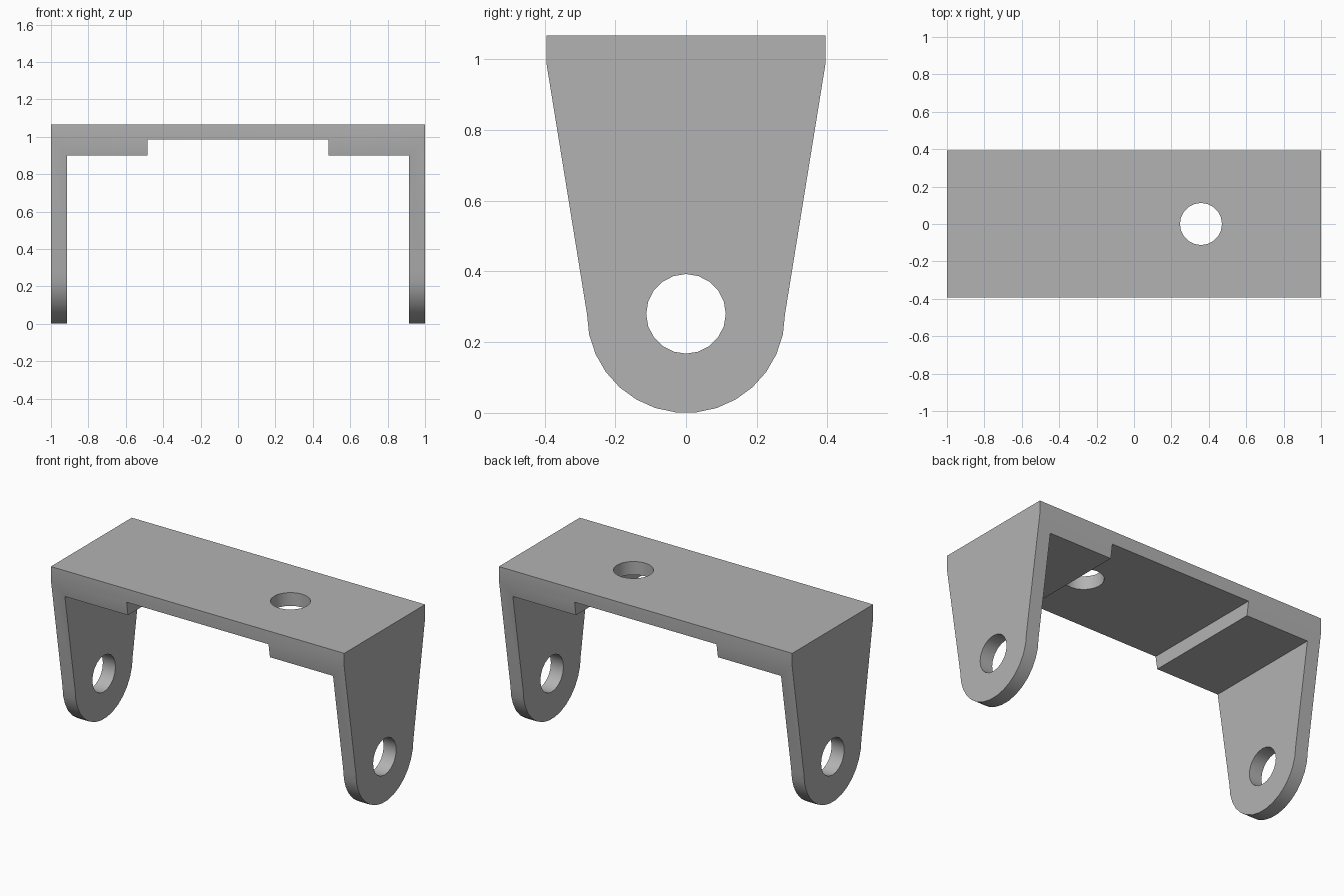
import bpy
import bmesh
from math import cos, sin, pi, radians
from mathutils import Vector

cube = bpy.data.objects.get("Cube")
if cube:
    bpy.data.objects.remove(cube, do_unlink=True)

GREY = (0.45, 0.45, 0.45, 1.0)
metal = bpy.data.materials.new("plain_grey")
metal.use_nodes = True
metal.diffuse_color = GREY
metal.node_tree.nodes["Principled BSDF"].inputs["Base Color"].default_value = GREY


def prism(name, points, direction):
    """Extrude a closed 3D outline along a direction."""
    bm = bmesh.new()
    face = bm.faces.new([bm.verts.new(p) for p in points])
    result = bmesh.ops.extrude_face_region(bm, geom=[face], use_keep_orig=True)
    moved = [g for g in result["geom"] if isinstance(g, bmesh.types.BMVert)]
    bmesh.ops.translate(bm, verts=moved, vec=direction)
    bmesh.ops.recalc_face_normals(bm, faces=bm.faces)
    mesh = bpy.data.meshes.new(name)
    bm.to_mesh(mesh)
    bm.free()
    mesh.materials.append(metal)
    obj = bpy.data.objects.new(name, mesh)
    bpy.context.collection.objects.link(obj)
    return obj


def ring(radius, count=20):
    return [(radius * cos(2 * pi * i / count), radius * sin(2 * pi * i / count))
            for i in range(count)]


TOP, SHOULDER, PAD_BOTTOM = 1.067, 0.985, 0.90
HALF_DEPTH, TIP, HOLE = 0.394, 0.28, 0.1125

# Side outline: straight shoulders, tapering to a rounded foot
outline = [(HALF_DEPTH, SHOULDER), (HALF_DEPTH, TOP),
           (-HALF_DEPTH, TOP), (-HALF_DEPTH, SHOULDER)]
outline += [(TIP * cos(radians(a)), TIP + TIP * sin(radians(a)))
            for a in range(180, 361, 12)]
bracket = prism("bracket", [(-1, y, z) for y, z in outline], (2, 0, 0))

# Stepped opening between the legs, leaving a pad in each corner
half = [(0.914, -0.2), (0.914, PAD_BOTTOM), (0.484, PAD_BOTTOM), (0.484, SHOULDER)]
opening = half + [(-x, z) for x, z in reversed(half)]
cutters = [prism("opening_cutter", [(x, -1, z) for x, z in opening], (0, 2, 0))]

# Pivot holes through both legs, and the single hole in the top plate
cutters.append(prism("pivot_hole_cutter",
                     [(-1.2, y, z + TIP) for y, z in ring(HOLE)], (2.4, 0, 0)))
cutters.append(prism("top_hole_cutter",
                     [(x + 0.358, y, 0.8) for x, y in ring(HOLE)], (0, 0, 0.5)))

bpy.ops.object.select_all(action="DESELECT")
bracket.select_set(True)
bpy.context.view_layer.objects.active = bracket
for cutter in cutters:
    cutter.hide_render = True
    cut = bracket.modifiers.new(cutter.name, "BOOLEAN")
    cut.operation = "DIFFERENCE"
    cut.solver = "EXACT"
    cut.object = cutter
    bpy.ops.object.modifier_apply(modifier=cut.name)
    bpy.data.objects.remove(cutter, do_unlink=True)

bpy.ops.object.shade_smooth_by_angle(angle=radians(30))
